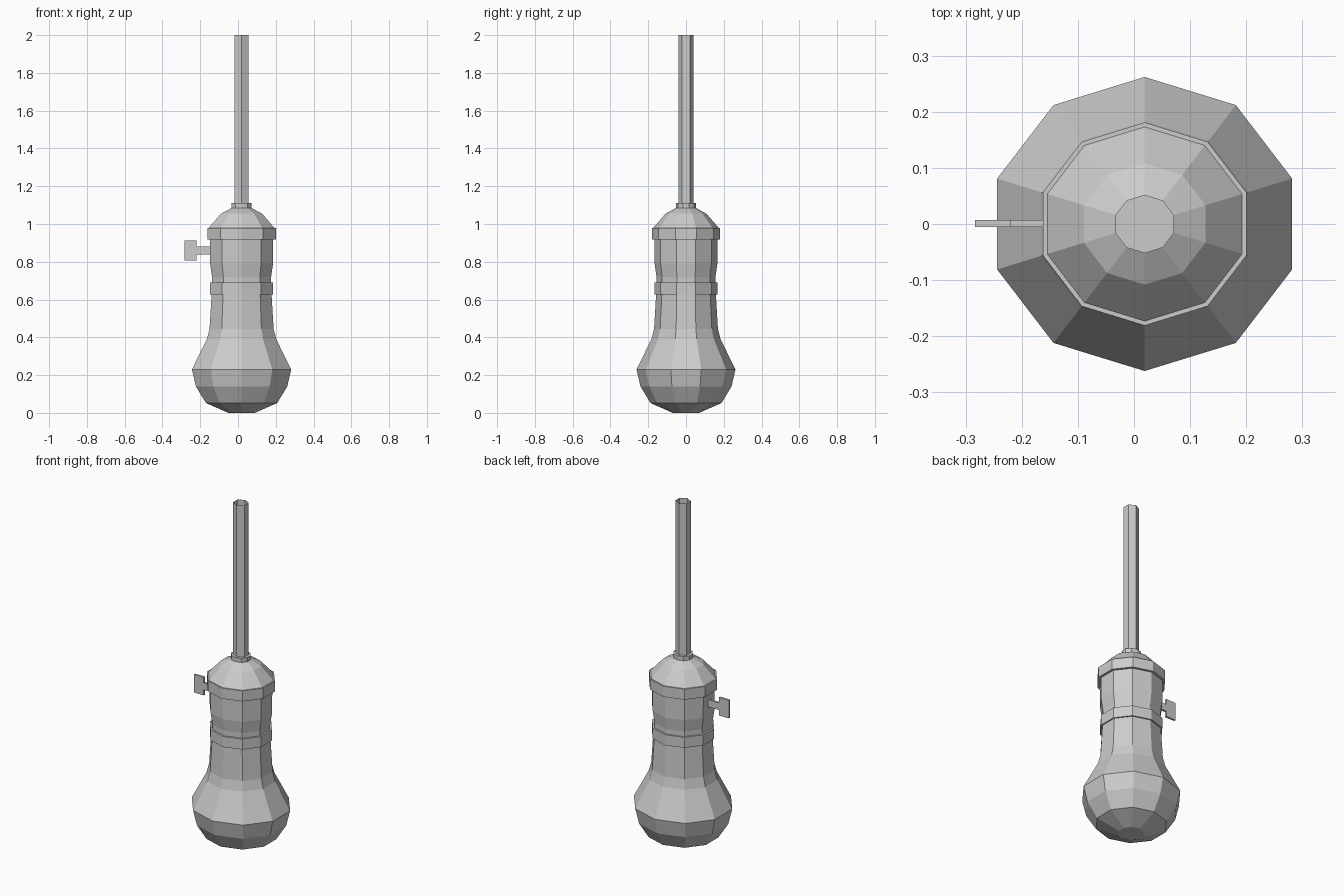
import bpy, bmesh
from math import cos, sin, pi

if "Cube" in bpy.data.objects:
    bpy.data.objects.remove(bpy.data.objects["Cube"])

CX = 0.019      # axis of the lamp
STRETCH = 1.055  # rings are slightly wider in x


def lathe(name, profile, sides=10, cap_bottom=True, cap_top=True):
    """Flat-shaded turned part from (radius, z) points, a corner facing +y."""
    bm = bmesh.new()
    rings = []
    for r, z in profile:
        rings.append([bm.verts.new((CX + STRETCH * r * cos(pi / 2 + 2 * pi * i / sides),
                                    r * sin(pi / 2 + 2 * pi * i / sides), z))
                      for i in range(sides)])
    for a, b in zip(rings, rings[1:]):
        for i in range(sides):
            j = (i + 1) % sides
            bm.faces.new((a[i], a[j], b[j], b[i]))
    if cap_bottom:
        bm.faces.new(rings[0][::-1])
    if cap_top:
        bm.faces.new(rings[-1])
    return finish(name, bm)


def plate(name, outline, y, thickness):
    """Flat part: an (x, z) outline given thickness along y."""
    bm = bmesh.new()
    face = bm.faces.new([bm.verts.new((x, y - thickness / 2, z)) for x, z in outline])
    ext = bmesh.ops.extrude_face_region(bm, geom=[face])
    bmesh.ops.translate(bm, vec=(0, thickness, 0),
                        verts=[v for v in ext["geom"] if isinstance(v, bmesh.types.BMVert)])
    bmesh.ops.recalc_face_normals(bm, faces=bm.faces)
    return finish(name, bm)


def finish(name, bm):
    mesh = bpy.data.meshes.new(name)
    bm.to_mesh(mesh)
    bm.free()
    ob = bpy.data.objects.new(name, mesh)
    bpy.context.collection.objects.link(ob)
    return ob


# glass bulb with its neck running up into the socket
lathe("bulb", [(0.07, 0), (0.188, 0.052), (0.241, 0.14), (0.262, 0.23),
               (0.183, 0.39), (0.169, 0.445), (0.158, 0.63)], cap_top=False)

# socket: lower band, waisted shell, upper collar, dome
lathe("socket", [(0.15, 0.628), (0.166, 0.628), (0.166, 0.69), (0.156, 0.69),
                 (0.156, 0.72), (0.166, 0.79), (0.167, 0.918), (0.181, 0.918),
                 (0.181, 0.98), (0.173, 0.98), (0.108, 1.055), (0.052, 1.085)])

# cord grommet on top of the dome
lathe("grommet", [(0.052, 1.08), (0.052, 1.11)])

# six-sided hanging cord, open at the top
lathe("cord", [(0.04, 1.108), (0.04, 2.0)], sides=6, cap_bottom=False, cap_top=False)

# turn key: stem and paddle in one T-shaped plate
plate("turn_key", [(-0.283, 0.806), (-0.219, 0.806), (-0.219, 0.838), (-0.145, 0.838),
                   (-0.145, 0.88), (-0.219, 0.88), (-0.219, 0.912), (-0.283, 0.912)],
      0.001, 0.012)
